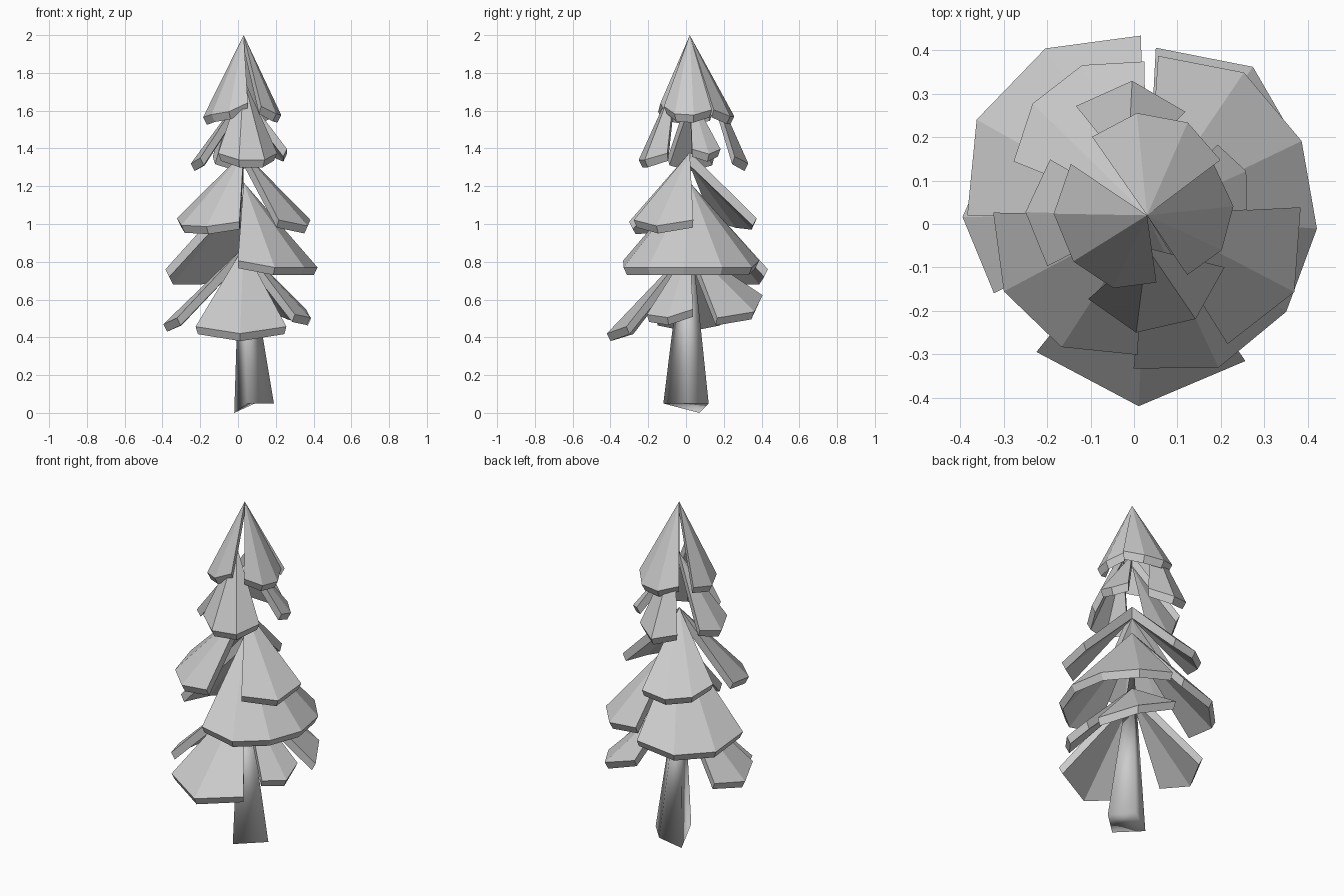
import bpy
from math import radians, sin, cos
from mathutils import Vector

cube = bpy.data.objects.get("Cube")
if cube:
    bpy.data.objects.remove(cube)

AXIS = (0.03, 0.02)

# One plain grey for the whole tree
grey = bpy.data.materials.new("plain grey")
grey.use_nodes = True
COLOUR = (0.6, 0.6, 0.6, 1)
grey.diffuse_color = COLOUR
grey.node_tree.nodes["Principled BSDF"].inputs["Base Color"].default_value = COLOUR


def add_mesh(name, points, faces, smooth=False):
    mesh = bpy.data.meshes.new(name)
    mesh.from_pydata(points, [], faces)
    mesh.materials.append(grey)
    for face in mesh.polygons:
        face.use_smooth = smooth
    mesh.update()
    obj = bpy.data.objects.new(name, mesh)
    bpy.context.collection.objects.link(obj)
    return obj


def blend(pair, t):
    return pair[0] + (pair[1] - pair[0]) * t


def bough(name, peak, rims, radii, angles, segments, centre=AXIS):
    """Thick fan hanging from its peak; each pair runs from one end to the other."""
    count = segments + 1
    apex = Vector((*centre, peak))
    top = [apex]
    under = [apex - Vector((0, 0, 0.07))]
    for i in range(count):
        t = i / segments
        angle = radians(blend(angles, t))
        out = Vector((cos(angle), sin(angle), 0))
        arm = out * blend(radii, t) + Vector((0, 0, blend(rims, t) - peak))
        # The two outer corners are drawn in a little
        point = apex + arm * (0.92 if i in (0, segments) else 1)
        top.append(point)
        under.append(point - out * 0.02 - Vector((0, 0, 0.04)))
    n = count + 1
    faces = []
    for i in range(1, count):
        faces += [(0, i, i + 1), (n, n + i + 1, n + i), (i, n + i, n + i + 1, i + 1)]
    faces += [(0, n, n + 1, 1), (0, count, n + count, n)]
    return add_mesh(name, top + under, faces)


# Trunk: four-sided, skewed at the foot, narrowing to a point among the boughs
foot = [(-0.02, 0.07, 0), (0.05, -0.12, 0.05), (0.19, 0.01, 0.05), (0.09, 0.12, 0.05)]
sides = [(i, (i + 1) % 4, 4) for i in range(4)]
add_mesh("trunk", foot + [(0.015, 0.01, 1.1)], sides + [(3, 2, 1, 0)], smooth=True)

# Tiers: peak height, then boughs as (side, rim heights, radii, angles, segments)
tiers = {
    "bottom": (0.88, [
        ("front", (0.42, 0.42), (0.44, 0.44), (231, 304), 2),
        ("left", (0.49, 0.52), (0.385, 0.36), (320, 363), 2),
        ("back", (0.47, 0.6), (0.42, 0.42), (22, 87), 2),
        ("right", (0.47, 0.47), (0.42, 0.43), (154, 207), 2)]),
    "lower": (1.22, [
        ("left", (0.77, 0.77), (0.385, 0.4), (265, 446), 6),
        ("right", (0.72, 0.72), (0.45, 0.45), (92, 180), 3)]),
    "middle": (1.38, [
        ("front_right", (1.0, 0.98), (0.385, 0.35), (179, 266), 3),
        ("left", (0.99, 0.99), (0.38, 0.385), (302, 363), 2),
        ("back", (1.0, 1.03), (0.385, 0.36), (91, 158), 3)]),
    "upper": (1.70, [
        ("left", (1.37, 1.37), (0.25, 0.25), (3, 45), 2),
        ("right", (1.32, 1.32), (0.28, 0.28), (150, 207), 2)]),
    "crown": (2.0, [
        ("right", (1.55, 1.61), (0.23, 0.17), (146, 278), 4),
        ("left", (1.59, 1.57), (0.18, 0.21), (304, 397), 3),
        ("back", (1.57, 1.57), (0.23, 0.24), (37, 125), 3)]),
}
for tier, (peak, boughs) in tiers.items():
    for side, *shape in boughs:
        bough(f"{tier}_{side}_bough", peak, *shape)

# Two steep boughs set off the axis, breaking through the crown
bough("upper_front_bough", 1.77, (1.34, 1.34), (0.195, 0.2), (221, 346), 3, (0.03, -0.055))
bough("upper_back_bough", 1.78, (1.32, 1.32), (0.205, 0.205), (45, 129), 2, (-0.015, 0.125))
